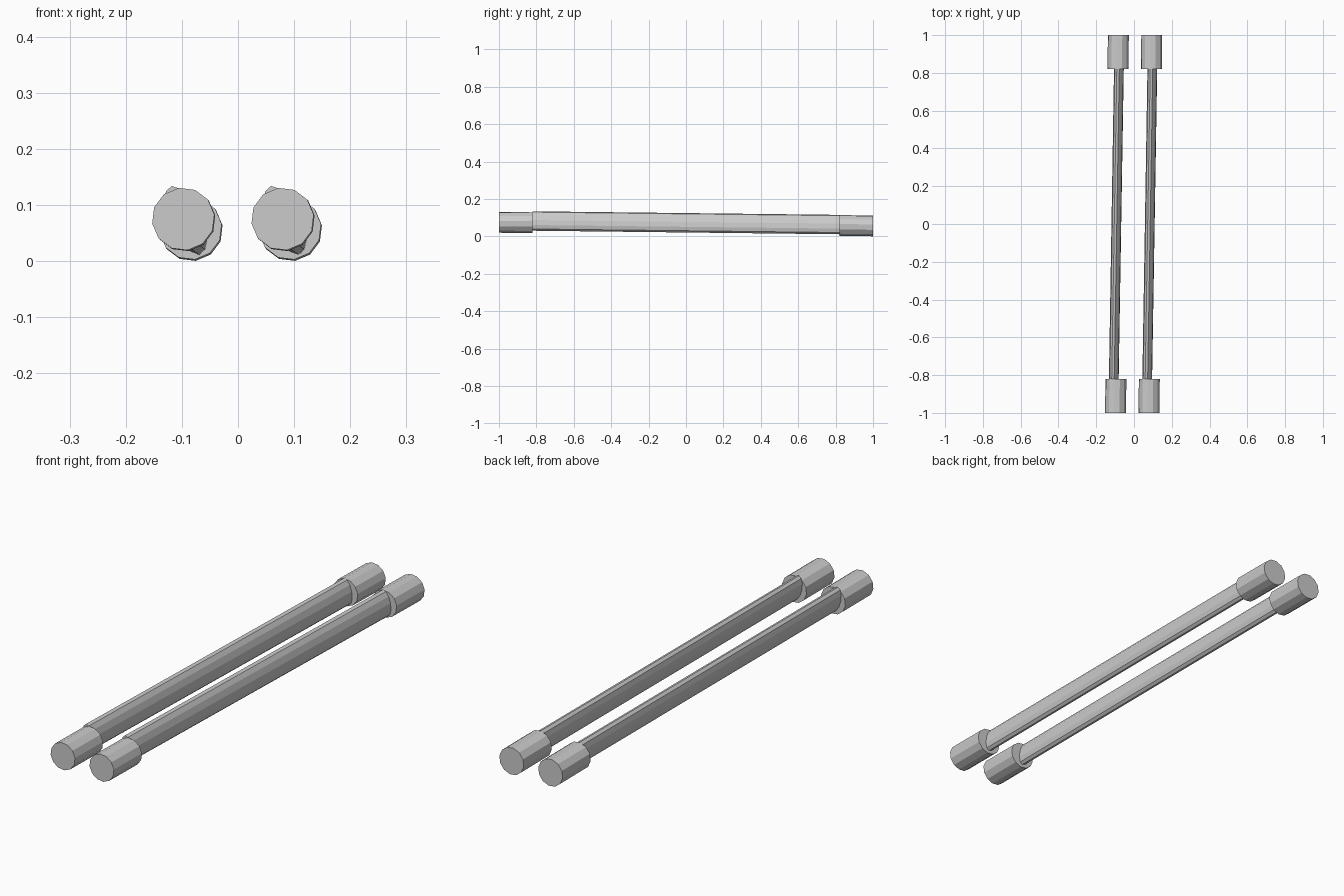
import bpy, bmesh, math

if "Cube" in bpy.data.objects:
    bpy.data.objects.remove(bpy.data.objects["Cube"])

SIDES = 12
SPACING = 0.177          # distance between the two rods


def prism(name, start, end, half_w, half_h, tilt):
    """Closed faceted bar with an elliptical section, from start to end along y."""
    bm = bmesh.new()
    rings = []
    for cx, cy, cz in (start, end):
        ring = []
        for i in range(SIDES):
            a = 2 * math.pi * i / SIDES
            u, w = half_w * math.cos(a), half_h * math.sin(a)
            x = u * math.cos(tilt) - w * math.sin(tilt)
            z = u * math.sin(tilt) + w * math.cos(tilt)
            ring.append(bm.verts.new((cx + x, cy, cz + z)))
        rings.append(ring)
    for i in range(SIDES):
        j = (i + 1) % SIDES
        bm.faces.new((rings[0][i], rings[0][j], rings[1][j], rings[1][i]))
    bm.faces.new(rings[0])
    bm.faces.new(rings[1])
    bmesh.ops.recalc_face_normals(bm, faces=bm.faces)
    mesh = bpy.data.meshes.new(name)
    bm.to_mesh(mesh)
    bm.free()
    obj = bpy.data.objects.new(name, mesh)
    bpy.context.collection.objects.link(obj)


for side, dx in (("left", 0.0), ("right", SPACING)):
    # flattened, slightly tilted shaft
    prism(f"{side}_shaft", (-0.107 + dx, -0.82, 0.082), (-0.080 + dx, 0.82, 0.063),
          0.024, 0.053, math.radians(12))
    # round end caps
    prism(f"{side}_front_cap", (-0.0975 + dx, -1.0, 0.0748), (-0.096 + dx, -0.82, 0.0732),
          0.056, 0.056, math.radians(8))
    prism(f"{side}_back_cap", (-0.0845 + dx, 0.82, 0.0582), (-0.083 + dx, 1.0, 0.0558),
          0.056, 0.056, math.radians(8))
